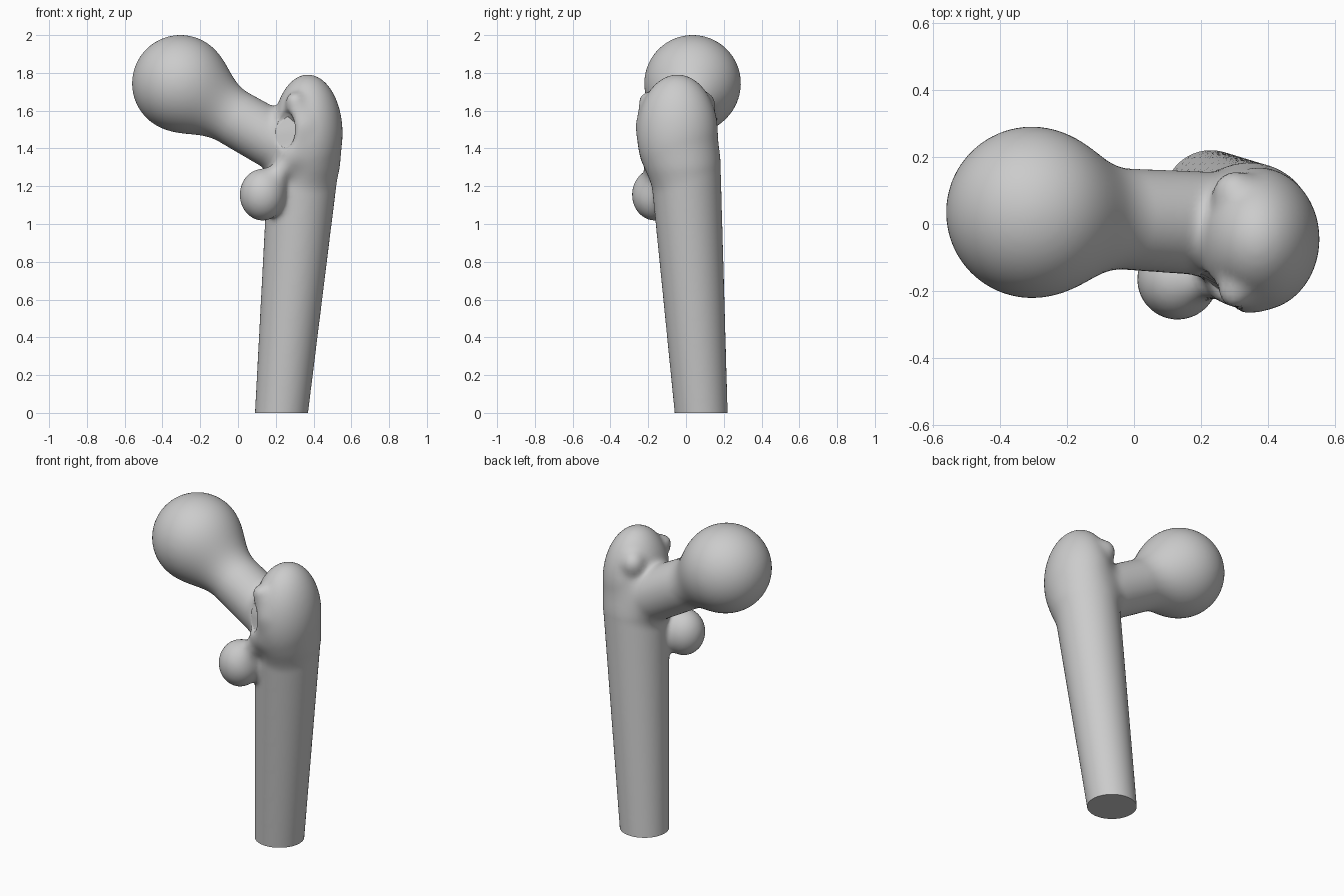
import bpy, bmesh
from mathutils import Vector as V, Matrix

if "Cube" in bpy.data.objects:
    bpy.data.objects.remove(bpy.data.objects["Cube"])

# Parts: tapered tubes (a, ra, b, rb, blend) and ellipsoids (centre, radii, blend)
TUBES = [
    ((.221, .087, -.1), .136, (.345, -.003, 1.30), .186, .04),    # shaft
    ((-.305, .03, 1.725), .146, (.33, -.005, 1.365), .156, .05),  # neck
    ((.16, -.165, 1.19), .055, (.29, -.175, 1.37), .05, .05),     # crest, lower
    ((.29, -.175, 1.37), .05, (.335, -.195, 1.52), .045, .04),    # crest, middle
    ((.335, -.195, 1.52), .045, (.30, -.205, 1.65), .04, .04),    # crest, upper
]
BLOBS = [
    ((-.305, .035, 1.745), (.255, .255, .255), .12),   # head
    ((.37, -.045, 1.48), (.183, .213, .31), .05),      # greater trochanter
    ((.13, -.165, 1.155), (.12, .12, .136), .05),      # lesser trochanter
    ((.295, .10, 1.635), (.05, .05, .055), .05),       # far tubercle
]
HOLLOW = ((.25, -.205, 1.50), (.055, .08, .095), .03)


def tube_dist(p, a, ra, b, rb):
    ab = b - a
    t = max(0, min(1, (p - a).dot(ab) / ab.length_squared))
    return (p - a - ab * t).length - ra - (rb - ra) * t


def blob_dist(p, c, r):
    q = p - c
    u = V((q.x / r.x, q.y / r.y, q.z / r.z))
    w = V((u.x / r.x, u.y / r.y, u.z / r.z))
    return u.length * (u.length - 1) / max(w.length, 1e-6)


def smin(a, b, k):
    h = max(k - abs(a - b), 0) / k
    return min(a, b) - h * h * k / 4


tubes = [(V(a), ra, V(b), rb, k) for a, ra, b, rb, k in TUBES]
blobs = [(V(c), V(r), k) for c, r, k in BLOBS]
hc, hr, hk = V(HOLLOW[0]), V(HOLLOW[1]), HOLLOW[2]


def bone(p):
    d = 10.0
    for a, ra, b, rb, k in tubes:
        d = smin(d, tube_dist(p, a, ra, b, rb), k)
    for c, r, k in blobs:
        d = smin(d, blob_dist(p, c, r), k)
    return -smin(-d, blob_dist(p, hc, hr), hk)


# Rough overlapping primitives
bm = bmesh.new()


def add_ball(c, r):
    m = Matrix.Translation(c) @ Matrix.Diagonal((*r, 1))
    bmesh.ops.create_icosphere(bm, subdivisions=4, radius=1, matrix=m)


for a, ra, b, rb, k in tubes:
    d = b - a
    m = Matrix.Translation((a + b) / 2) @ d.to_track_quat('Z', 'Y').to_matrix().to_4x4()
    bmesh.ops.create_cone(bm, cap_ends=True, segments=32, radius1=ra, radius2=rb,
                          depth=d.length, matrix=m)
    add_ball(a, (ra,) * 3)
    add_ball(b, (rb,) * 3)
for c, r, k in blobs:
    add_ball(c, r)
mesh = bpy.data.meshes.new("femur_upper_end")
bm.to_mesh(mesh)
bm.free()
obj = bpy.data.objects.new("femur_upper_end", mesh)
bpy.context.collection.objects.link(obj)
bpy.context.view_layer.objects.active = obj
obj.select_set(True)

# Fuse into one skin
rm = obj.modifiers.new("fuse", 'REMESH')
rm.mode = 'VOXEL'
rm.voxel_size = .018
bpy.ops.object.modifier_apply(modifier=rm.name)

# Relax the skin and settle it on the blended surface
bm = bmesh.new()
bm.from_mesh(obj.data)
E = .002
for step in range(5):
    if step < 4:
        bmesh.ops.smooth_vert(bm, verts=bm.verts, factor=.5, use_axis_x=True,
                              use_axis_y=True, use_axis_z=True)
    for v in bm.verts:
        p = v.co
        d = bone(p)
        g = V((bone(p + V((E, 0, 0))) - d, bone(p + V((0, E, 0))) - d,
               bone(p + V((0, 0, E))) - d)) / E
        s = d / max(g.length_squared, .3)
        v.co = p - g * max(-.04, min(.04, s))

# Flat cut at the foot of the shaft
geom = bm.verts[:] + bm.edges[:] + bm.faces[:]
cut = bmesh.ops.bisect_plane(bm, geom=geom, plane_co=(0, 0, 0), plane_no=(0, 0, 1),
                             clear_inner=True)
rim = [e for e in cut['geom_cut'] if isinstance(e, bmesh.types.BMEdge)]
bmesh.ops.holes_fill(bm, edges=rim, sides=0)
bmesh.ops.recalc_face_normals(bm, faces=bm.faces)
bm.to_mesh(obj.data)
bm.free()
bpy.ops.object.shade_smooth_by_angle(angle=.8)
